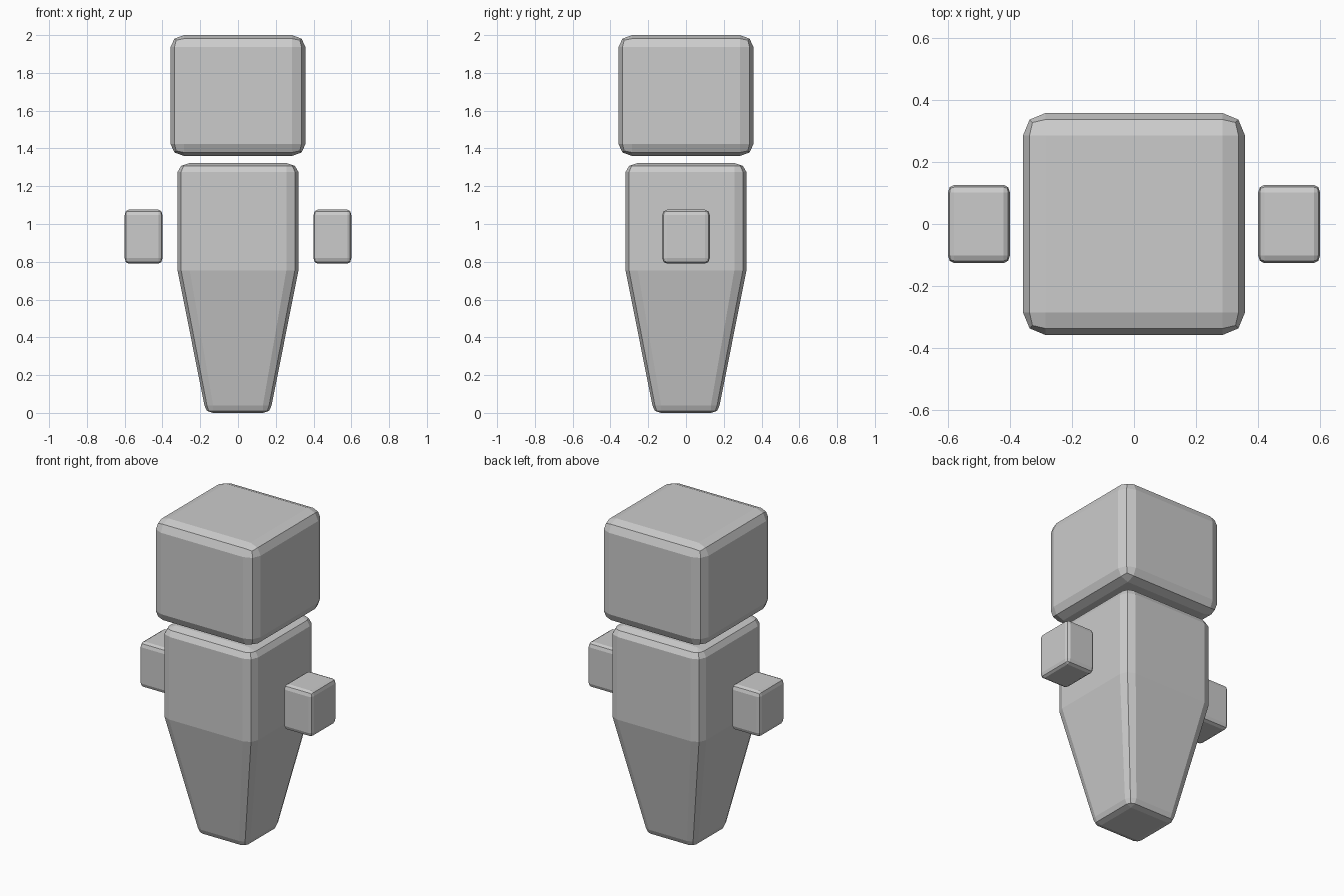
import bpy
import bmesh
from mathutils import Matrix, Vector

if "Cube" in bpy.data.objects:
    bpy.data.objects.remove(bpy.data.objects["Cube"])


def finish(name, bm):
    bmesh.ops.recalc_face_normals(bm, faces=bm.faces)
    mesh = bpy.data.meshes.new(name)
    bm.to_mesh(mesh)
    bm.free()
    obj = bpy.data.objects.new(name, mesh)
    bpy.context.collection.objects.link(obj)
    return obj


def bevelled_box(name, centre, size):
    """Unit cube with a two-segment bevel, stretched to size."""
    bm = bmesh.new()
    bmesh.ops.create_cube(bm, size=1)
    bmesh.ops.bevel(bm, geom=bm.edges[:], offset=0.1, offset_type='OFFSET',
                    segments=2, profile=0.5, affect='EDGES')
    bmesh.ops.scale(bm, vec=Vector(size), verts=bm.verts)
    bmesh.ops.translate(bm, vec=Vector(centre), verts=bm.verts)
    return finish(name, bm)


def rounded_loft(name, rings):
    """Loft square rings (z, half width, corner radius) with bevelled corners."""
    bm = bmesh.new()
    loops = []
    for z, h, r in rings:
        corner = [(h, h - r), (h - 0.293 * r, h - 0.293 * r), (h - r, h)]
        loop = []
        for k in range(4):
            for x, y in corner:
                for _ in range(k):
                    x, y = -y, x
                loop.append(bm.verts.new((x, y, z)))
        loops.append(loop)
    n = len(loops[0])
    for a, b in zip(loops, loops[1:]):
        for i in range(n):
            j = (i + 1) % n
            bm.faces.new((a[i], a[j], b[j], b[i]))
    bm.faces.new(loops[0][::-1])
    bm.faces.new(loops[-1])
    bmesh.ops.remove_doubles(bm, verts=bm.verts, dist=0.0005)
    return finish(name, bm)


# Head
bevelled_box("head", (0, 0, 1.68), (0.715, 0.715, 0.64))

# Body: straight chest tapering to a narrow base
rounded_loft("body", [
    (0.0, 0.132, 0.0),
    (0.011, 0.165, 0.033),
    (0.04, 0.178, 0.046),
    (0.755, 0.32, 0.064),
    (1.275, 0.32, 0.064),
    (1.308, 0.301, 0.045),
    (1.323, 0.256, 0.0),
])

# Floating hands on both sides
for side, label in ((-1, "left"), (1, "right")):
    bevelled_box(label + "_hand", (side * 0.5, 0, 0.933), (0.2, 0.252, 0.285))
